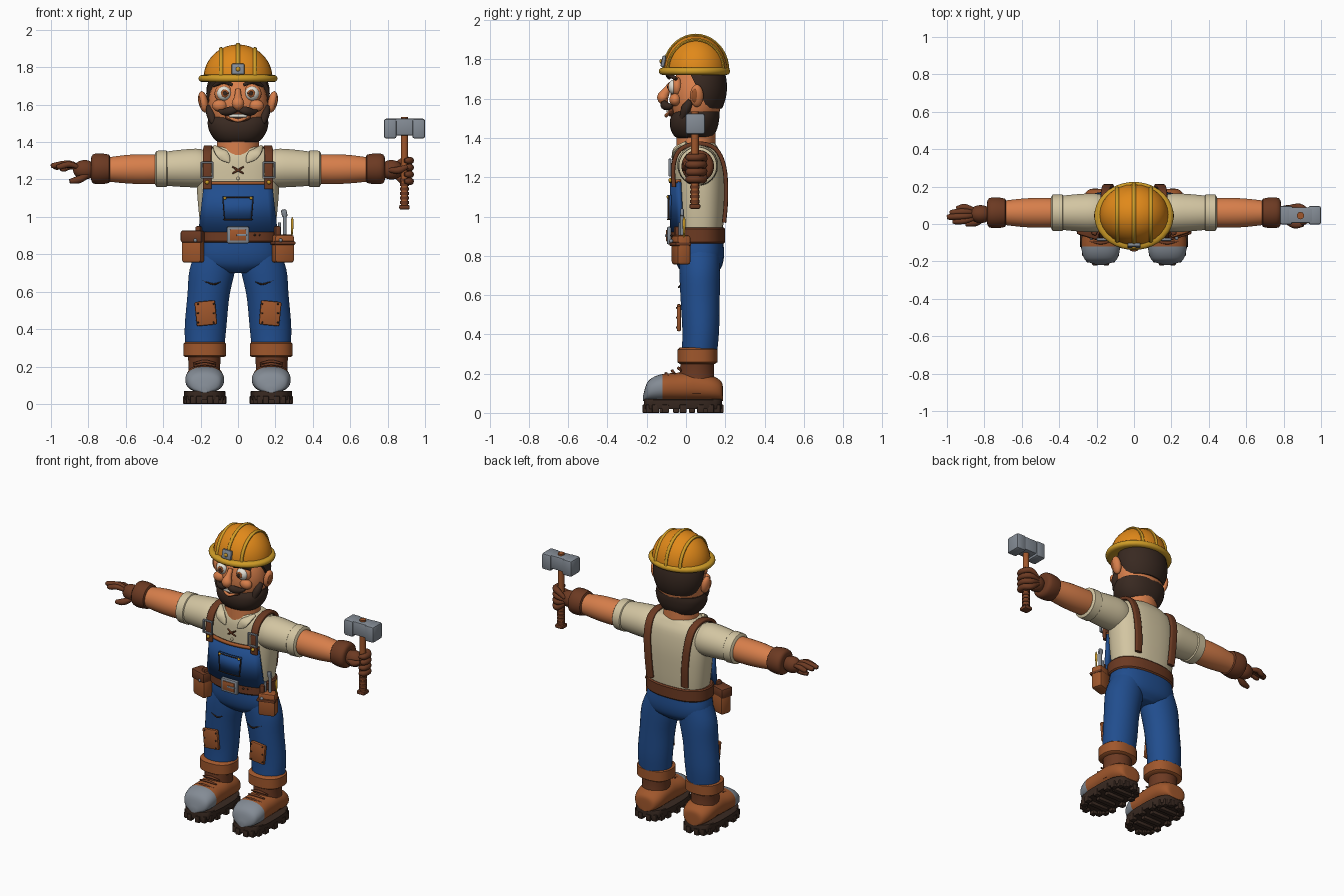
import bpy, bmesh, math
from mathutils import Vector, Euler, Matrix

cube = bpy.data.objects.get("Cube")
if cube:
    bpy.data.objects.remove(cube)

def material(name, *rgb):
    m = bpy.data.materials.new(name)
    m.use_nodes = True
    m.diffuse_color = (*rgb, 1)
    m.node_tree.nodes["Principled BSDF"].inputs["Base Color"].default_value = (*rgb, 1)
    return m

ORANGE = material("helmet orange", .75, .25, .01)
GOLD = material("golden yellow", .62, .33, .02)
SKIN = material("warm skin", .68, .21, .07)
DARK = material("dark brown", .04, .022, .015)
CREAM = material("cream cloth", .65, .56, .36)
BLUE = material("denim blue", .015, .075, .27)
BROWN = material("brown leather", .15, .042, .016)
RUST = material("rust leather", .35, .095, .025)
STEEL = material("grey steel", .23, .26, .3)
WHITE = material("white", .8, .78, .7)

def finish(name, bm, *mats):
    bmesh.ops.recalc_face_normals(bm, faces=bm.faces)
    mesh = bpy.data.meshes.new(name)
    bm.to_mesh(mesh)
    bm.free()
    for m in mats:
        mesh.materials.append(m)
    mesh.shade_smooth()
    mesh.set_sharp_from_angle(angle=math.radians(40))
    ob = bpy.data.objects.new(name, mesh)
    bpy.context.collection.objects.link(ob)
    return ob

def catmull(rows, k):
    """Smooth a list of stations (position and radii)."""
    out = []
    for i in range(len(rows) - 1):
        a, b, c, d = (rows[min(max(i + j, 0), len(rows) - 1)] for j in (-1, 0, 1, 2))
        for s in range(k):
            t = s / k
            out.append([q + .5 * t * (r - p + t * (2*p - 5*q + 4*r - w + t * (3*(q - r) + w - p)))
                        for p, q, r, w in zip(a, b, c, d)])
    return out + [list(rows[-1])]

def sweep(name, rows, mat, side=(1, 0, 0), axis=None, k=4, n=20, power=2):
    """Loft superellipses through stations (x, y, z, half size along side, other half size)."""
    rows = catmull(rows, k)
    pts = [Vector(r[:3]) for r in rows]
    bm, rings = bmesh.new(), []
    for i, r in enumerate(rows):
        t = Vector(axis) if axis else (pts[min(i + 1, len(pts) - 1)] - pts[max(i - 1, 0)]).normalized()
        u = Vector(side)
        u = (u - t * u.dot(t)).normalized()
        v, ring = t.cross(u), []
        for j in range(n):
            a = math.tau * (j + .5) / n
            c, s = (math.copysign(abs(f) ** (2 / power), f) for f in (math.cos(a), math.sin(a)))
            ring.append(bm.verts.new(pts[i] + u * c * max(r[3], .001) + v * s * max(r[4], .001)))
        rings.append(ring)
    for p, q in zip(rings, rings[1:]):
        for j in range(n):
            bm.faces.new((p[j], p[(j + 1) % n], q[(j + 1) % n], q[j]))
    bm.faces.new(rings[0])
    bm.faces.new(rings[-1])
    return finish(name, bm, mat)

def column(name, rows, mat, **kw):
    return sweep(name, rows, mat, axis=(0, 0, 1), n=32, **kw)

def tube(name, pts, r, mat, side=(0, 0, 1), tip=.6):
    """Round rod with softly tapered ends."""
    rows = [(*p, r, r) for p in pts]
    first, last = [(*p, r * tip, r * tip) for p in (pts[0], pts[-1])]
    return sweep(name, [first] + rows[1:-1] + [last], mat, side=side, n=10)

def ball(name, c, r, mat, rot=(0, 0, 0), cuts=()):
    bm = bmesh.new()
    bmesh.ops.create_uvsphere(bm, u_segments=28, v_segments=18, radius=1)
    bm.transform(Matrix.LocRotScale(Vector(c), Euler(rot), Vector(r)))
    for co, no in cuts:
        bmesh.ops.bisect_plane(bm, geom=bm.verts[:] + bm.edges[:] + bm.faces[:],
                               plane_co=co, plane_no=no, clear_inner=True)
        bmesh.ops.holes_fill(bm, edges=[e for e in bm.edges if e.is_boundary])
    return finish(name, bm, mat)

def box(name, c, size, mat, rot=(0, 0, 0), bevel=.008):
    bm = bmesh.new()
    bmesh.ops.create_cube(bm, size=1)
    bm.transform(Matrix.Diagonal((*size, 1)))
    bmesh.ops.bevel(bm, geom=bm.edges[:], offset=min(bevel, min(size) * .4), segments=2, profile=.5, affect='EDGES')
    bm.transform(Matrix.LocRotScale(Vector(c), Euler(rot), None))
    return finish(name, bm, mat)

def panel(name, z0, z1, w0, w1, y, mat, thick=.012, cols=12):
    """Curved cloth plate on the chest."""
    bm, grid = bmesh.new(), []
    for z, w in ((z0, w0), (z1, w1)):
        xs = [w * (2 * i / cols - 1) for i in range(cols + 1)]
        grid.append([bm.verts.new((x, y + 1.2 * x * x, z)) for x in xs])
    for i in range(cols):
        bm.faces.new((grid[0][i], grid[0][i + 1], grid[1][i + 1], grid[1][i]))
    ob = finish(name, bm, mat)
    ob.modifiers.new("thickness", 'SOLIDIFY').thickness = thick
    ob.modifiers["thickness"].offset = 0
    return ob

# Helmet: dome, brim, ridges and badge
HY, HZ = .05, 1.74
ball("helmet_dome", (0, HY, HZ), (.185, .163, .182), ORANGE, cuts=[((0, 0, HZ), (0, 0, 1))])
column("helmet_brim", [(0, .043, HZ + dz, w, w - .03) for dz, w in
       ((-.02, .185), (-.015, .205), (0, .212), (.015, .205), (.02, .185))], GOLD, k=2)
for x in (-.09, 0, .09):
    f = math.sqrt(1 - (x / .185) ** 2)
    arc = [math.pi * i / 10 for i in range(11)]
    sweep("helmet_ridge", [(x, HY - .163 * f * math.cos(a), HZ + .182 * f * math.sin(a), .011, .009)
                           for a in arc], GOLD, k=2, n=10)
box("helmet_badge", (0, -.115, 1.79), (.07, .02, .06), STEEL, (-.2, 0, 0))
ball("badge_stud", (0, -.127, 1.79), (.012, .008, .012), GOLD)

# Head, hair and beard
column("neck", [(0, .05, 1.33, .115, .1), (0, .05, 1.46, .11, .1)], SKIN, k=1)
ball("head", (0, .05, 1.6), (.16, .13, .19), SKIN)
ball("hair", (0, .073, 1.66), (.17, .136, .19), DARK,
     cuts=[((0, 0, 1.55), (0, 0, 1)), ((0, .085, 1.6), (0, 1, .5))])
column("beard", [(0, .04, 1.395, .07, .05), (0, .04, 1.405, .115, .095), (0, .04, 1.45, .15, .12),
                 (0, .045, 1.5, .163, .125), (0, .055, 1.535, .155, .115)], DARK, power=2.3)
for s in (-1, 1):
    tube("sideburn", [(s*.13, -.02, 1.5), (s*.145, 0, 1.55), (s*.155, .025, 1.59)], .025, DARK)
    ball("ear", (s*.185, .055, 1.615), (.025, .034, .058), SKIN, (0, s*.2, 0))
    ball("ear_hollow", (s*.203, .045, 1.615), (.009, .018, .035), RUST, (0, s*.2, 0))
    ball("cheek", (s*.098, -.055, 1.595), (.04, .03, .032), SKIN)
    ball("eyelid", (s*.075, -.045, 1.66), (.05, .03, .05), SKIN)
    ball("eye", (s*.075, -.06, 1.66), (.038, .03, .038), WHITE)
    ball("iris", (s*.07, -.086, 1.66), (.021, .007, .021), RUST)
    ball("pupil", (s*.069, -.092, 1.66), (.012, .004, .012), DARK)
    tube("eyebrow", [(s*.03, -.085, 1.705), (s*.08, -.09, 1.725), (s*.13, -.05, 1.7)], .014, DARK)
    sweep("moustache", [(0, -.105, 1.575, .01, .01), (s*.04, -.11, 1.568, .023, .02),
                        (s*.08, -.085, 1.56, .016, .016), (s*.11, -.06, 1.575, .003, .003)],
          DARK, side=(0, 0, 1), n=12)
sweep("nose", [(0, -.075, 1.68, .014, .012), (0, -.1, 1.64, .02, .02), (0, -.118, 1.605, .034, .03),
               (0, -.105, 1.575, .015, .015)], SKIN)
ball("mouth", (0, -.076, 1.535), (.07, .018, .027), BROWN)
box("teeth", (0, -.094, 1.541), (.095, .012, .018), WHITE)
sweep("lower_lip", [(-.055, -.083, 1.535, .005, .005), (0, -.1, 1.515, .01, .01), (.055, -.083, 1.535, .005, .005)],
      SKIN, side=(0, 0, 1), n=10)

# Shirt, collar and laces
column("shirt_body", [(0, .07, .9, .195, .115), (0, .07, 1.02, .21, .125), (0, .07, 1.18, .222, .13),
                      (0, .065, 1.3, .215, .122), (0, .06, 1.355, .17, .1), (0, .055, 1.375, .11, .09)],
       CREAM, power=2.5)
for s in (-1, 1):
    sweep("collar_flap", [(s*.125, 0, 1.375, .01, .01), (s*.095, -.05, 1.345, .03, .012),
                          (s*.065, -.062, 1.315, .025, .01), (s*.045, -.068, 1.29, .004, .004)], CREAM, n=12)
    tube("shirt_lace", [(-.03, -.066, 1.25 - s*.018), (0, -.07, 1.25), (.03, -.066, 1.25 + s*.018)], .006, BROWN)
ball("shirt_button", (0, -.064, 1.205), (.009, .006, .009), CREAM)

# Bib with pocket, and shoulder straps
panel("bib", .92, 1.185, .208, .178, -.072, BLUE, .02)
panel("bib_hem", 1.172, 1.188, .18, .18, -.075, RUST, .022)
panel("bib_pocket", .985, 1.11, .07, .082, -.088, BLUE)
for z in (.985, 1.105):
    panel("pocket_seam", z - .003, z + .003, .075, .08, -.093, DARK, .008)
for s in (-1, 1):
    box("pocket_side_seam", (s*.077, -.088, 1.045), (.005, .008, .12), DARK, (0, s*.08, 0))
    ball("pocket_rivet", (s*.07, -.092, 1.1), (.008, .007, .008), GOLD)
    sweep("strap", [(s*.165, -.062, 1.15, .023, .011), (s*.165, -.064, 1.26, .023, .011),
                    (s*.165, -.03, 1.34, .023, .011), (s*.16, .06, 1.372, .023, .011),
                    (s*.155, .15, 1.345, .023, .011), (s*.148, .195, 1.25, .023, .011),
                    (s*.135, .204, 1.1, .023, .011), (s*.128, .194, .97, .023, .011)], BROWN, n=16, power=5)
    for dx in (-.03, .03):
        box("buckle_side", (s*.165 + dx, -.082, 1.25), (.01, .016, .085), STEEL)
    for dz in (-.04, .04):
        box("buckle_bar", (s*.165, -.082, 1.25 + dz), (.07, .016, .01), STEEL)
    ball("strap_rivet", (s*.165, -.08, 1.185), (.011, .01, .011), GOLD)

# Belt and buckle
column("belt", [(0, .06, z, .212 + d, .132 + d) for z, d in ((.862, 0), (.87, .007), (.937, .007), (.945, 0))],
       BROWN, k=1, power=2.4)
box("belt_buckle", (0, -.085, .903), (.12, .025, .09), STEEL)
box("buckle_inset", (0, -.097, .903), (.085, .01, .058), RUST, bevel=.002)
box("buckle_prong", (.02, -.102, .903), (.055, .01, .012), STEEL)
for x in (.09, .115, .14):
    ball("belt_hole", (x, -.073 + .5 * (x - .09), .903), (.006, .008, .006), DARK)

# Tool pouches
for s in (-1, 1):
    turn = (0, 0, s*.3)
    box("pouch", (s*.24, -.025, .83), (.11, .075, .15), RUST, turn, .015)
    box("pouch_flap", (s*.24, -.03, .895 if s < 0 else .86), (.12, .085, .065 if s < 0 else .02), BROWN, turn, .012)
    ball("pouch_stud", (s*.228, -.076, .875), (.01, .01, .01), STEEL)
    box("pouch_loop", (s*.21, -.04, .915), (.03, .04, .07), BROWN, turn)
tube("wrench_shaft", [(.25, -.02, .87), (.25, -.02, 1.01)], .01, STEEL, (1, 0, 0), 1)
box("wrench_head", (.247, -.02, 1.02), (.03, .018, .04), STEEL, (0, -.2, 0))
tube("chisel", [(.222, -.03, .87), (.222, -.03, .97)], .009, STEEL, (1, 0, 0), 1)
tube("pencil", [(.288, -.01, .87), (.29, -.01, .97), (.29, -.01, 1.0)], .008, GOLD, (1, 0, 0), .2)

# Trousers, patches and boots
column("trouser_seat", [(0, .065, .88, .205, .125), (0, .068, .8, .222, .126), (0, .07, .74, .2, .11),
                        (0, .07, .7, .09, .07)], BLUE, power=2.4)
for s in (-1, 1):
    column("trouser_leg", [(s*.115, .07, .83, .1, .1), (s*.137, .07, .72, .122, .104), (s*.158, .072, .58, .113, .1),
                           (s*.173, .075, .42, .112, .094), (s*.178, .068, .3, .105, .09)], BLUE)
    column("trouser_cuff", [(s*.178, .058, z, .103 + d, .09 + d) for z, d in
           ((.25, 0), (.258, .012), (.322, .012), (.332, 0))], RUST, k=1, power=2.4)
    box("knee_patch", (s*.172, -.036, .485), (.11, .022, .13), RUST, (0, s*.1, 0), .008)
    for dx in (-.042, .042):
        for dz in (-.05, 0, .05):
            ball("patch_stitch", (s*.172 + dx, -.047, .485 + dz), (.005, .005, .005), DARK)
    tube("knee_crease", [(s*.09, -.026, .655), (s*.13, -.036, .64), (s*.19, -.024, .66)], .005, DARK, tip=.2)
    column("boot_shaft", [(s*.182, .055, .1, .09, .1), (s*.18, .055, .2, .085, .088), (s*.18, .058, .27, .09, .085)],
           BROWN)
    foot = sweep("boot_foot", [(s*.178, y, .06 + h / 2, w, h / 2) for y, w, h in
                 ((.188, .03, .06), (.18, .07, .1), (.13, .095, .13), (.04, .1, .15), (-.04, .1, .145),
                  (-.12, .104, .138), (-.17, .095, .12), (-.2, .075, .09), (-.218, .02, .03))],
                 RUST, axis=(0, 1, 0), n=28, power=2.3)
    foot.data.materials.append(STEEL)
    for f in foot.data.polygons:
        f.material_index = int(f.center.y < -.125)
    for i in range(3):
        y, z = -.09 + i*.032, .2 + i*.014
        tube("boot_lace", [(s*.178 - .06, y, z - .012), (s*.178, y - .012, z), (s*.178 + .06, y, z - .012)], .008, BROWN)
    column("boot_sole", [(s*.178, -.015, z, w, .2) for z, w in ((.02, .108), (.03, .112), (.066, .112), (.07, .107))],
           DARK, k=1, power=3)
    for i in range(18):
        c, d = math.cos(math.tau * i / 18), math.sin(math.tau * i / 18)
        x, y = (math.copysign(abs(f) ** .7, f) for f in (c, d))
        box("sole_tread", (s*.178 + .1*x, -.015 + .19*y, .021), (.032, .036, .042), DARK, bevel=.004)
    for y in (-.12, -.05, .03, .1):
        box("sole_bar", (s*.178, y, .012), (.13, .03, .024), DARK, bevel=.004)

# Arms, sleeves and glove cuffs
AY, AZ = .06, 1.257
def arm(name, s, stations, mat, k=4):
    sweep(name, [(s*x, AY, AZ + dz, r, r) for x, dz, r in stations], mat, side=(0, 1, 0), axis=(s, 0, 0), k=k, n=28)
for s in (-1, 1):
    arm("sleeve", s, [(.12, -.01, .08), (.2, .003, .103), (.3, .003, .1), (.4, 0, .09)], CREAM)
    arm("sleeve_cuff", s, [(.375, 0, .088), (.383, 0, .099), (.435, 0, .097), (.443, 0, .085)], CREAM, 1)
    arm("forearm", s, [(.4, 0, .078), (.5, -.002, .08), (.6, -.002, .076), (.72, -.004, .062)], SKIN)
    arm("glove_cuff", s, [(.685, 0, .06), (.69, 0, .076), (.74, 0, .083), (.775, 0, .078), (.785, 0, .06)], BROWN, 2)
    ball("glove_palm", (s*.82, .053, 1.252), (.062, .048, .052), BROWN)

# Open hand
for i, (reach, dz) in enumerate(((.97, .012), (1.0, .018), (.985, .01), (.95, 0))):
    y = .018 + i*.024
    tube("open_finger", [(-.84, .035 + i*.012, 1.26), (-.9, y, 1.268 + dz), (-reach + .02, y - .004, 1.257 + dz),
                         (-reach, y - .006, 1.255 + dz)], .016, BROWN)
tube("open_thumb", [(-.8, .03, 1.225), (-.85, .008, 1.2), (-.9, 0, 1.19)], .021, BROWN)

# Gripping hand and hammer
for i in range(4):
    z = 1.19 + i*.037
    tube("gripping_finger", [(.83, .09, 1.23 + i*.012), (.885, .09, z), (.92, .06, z), (.915, .018, z), (.89, .008, z)],
         .019, BROWN)
tube("gripping_thumb", [(.81, .015, 1.25), (.86, -.004, 1.25), (.905, -.002, 1.27)], .02, BROWN)
tube("hammer_handle", [(.89, .045, 1.05), (.89, .045, 1.2), (.89, .045, 1.535)], .02, RUST, (1, 0, 0), 1)
for i in range(6):
    tube("handle_wrap", [(.89, .045, 1.07 + i*.024), (.89, .045, 1.085 + i*.024)], .025, BROWN, (1, 0, 0), 1)
box("hammer_pommel", (.89, .045, 1.052), (.056, .056, .025), BROWN)
box("hammer_core", (.89, .047, 1.48), (.14, .085, .09), STEEL)
for s in (-1, 1):
    box("hammer_face", (.89 + s*.076, .047, 1.472), (.068, .1, .106), STEEL, bevel=.012)
